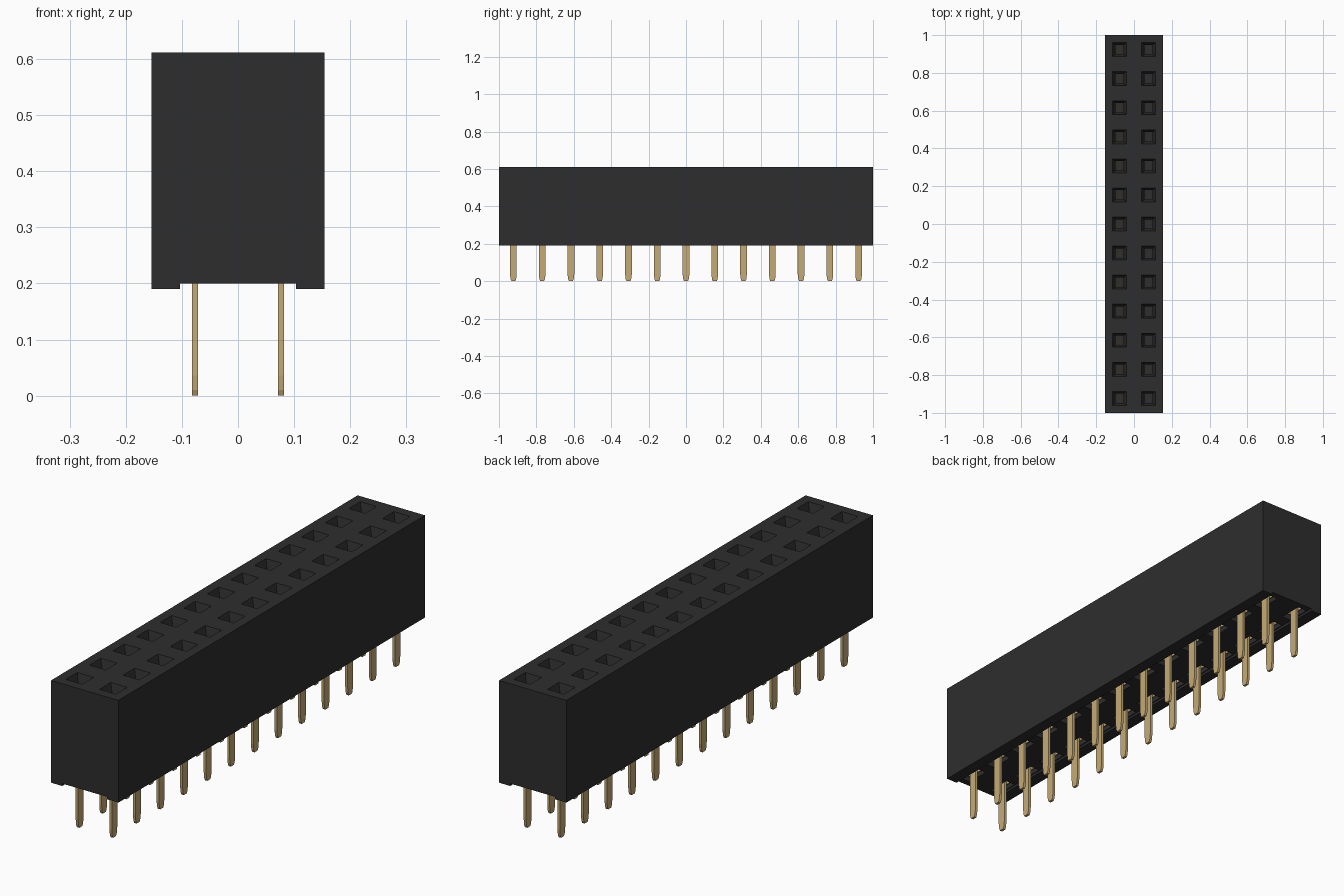
import bpy, bmesh

if "Cube" in bpy.data.objects:
    bpy.data.objects.remove(bpy.data.objects["Cube"], do_unlink=True)

ROWS = 13
PITCH = 2 / ROWS
HALF = PITCH / 2
TOP, FLOOR, FOOT = 0.612, 0.20, 0.19
CELLS = [(sx * HALF, -1 + PITCH * (j + 0.5)) for sx in (-1, 1) for j in range(ROWS)]


def material(name, rgb):
    m = bpy.data.materials.new(name)
    m.use_nodes = True
    m.diffuse_color = (*rgb, 1)
    bsdf = m.node_tree.nodes["Principled BSDF"]
    bsdf.inputs["Base Color"].default_value = (*rgb, 1)
    bsdf.inputs["Roughness"].default_value = 0.6
    return m


def finish(name, bm, mat, weld=True):
    if weld:
        bmesh.ops.remove_doubles(bm, verts=bm.verts, dist=1e-5)
    bmesh.ops.recalc_face_normals(bm, faces=bm.faces)
    me = bpy.data.meshes.new(name)
    bm.to_mesh(me)
    bm.free()
    me.materials.append(mat)
    ob = bpy.data.objects.new(name, me)
    bpy.context.collection.objects.link(ob)
    return ob


def loft(bm, x, y, rings):
    """Join rectangles (half x, half y, z) in a chain and close the last one."""
    loops = [[bm.verts.new((x + sx * hx, y + sy * hy, z))
              for sx, sy in ((-1, -1), (1, -1), (1, 1), (-1, 1))]
             for hx, hy, z in rings]
    for a, b in zip(loops, loops[1:]):
        for i in range(4):
            k = (i + 1) % 4
            bm.faces.new((a[i], a[k], b[k], b[i]))
    bm.faces.new(loops[-1])


def box(bm, x0, x1, y0, y1, z0, z1):
    vs = bmesh.ops.create_cube(bm, size=1)["verts"]
    for v in vs:
        v.co.x = x1 if v.co.x > 0 else x0
        v.co.y = y1 if v.co.y > 0 else y0
        v.co.z = z1 if v.co.z > 0 else z0


def prism(bm, x, y, thick, profile):
    """Extrude a y-z outline along x, centred on x."""
    f = bm.faces.new([bm.verts.new((x - thick / 2, y + py, z)) for py, z in profile])
    ext = bmesh.ops.extrude_face_region(bm, geom=[f])["geom"]
    bmesh.ops.translate(bm, vec=(thick, 0, 0),
                        verts=[v for v in ext if isinstance(v, bmesh.types.BMVert)])


black = material("black plastic", (0.027, 0.027, 0.027))
gold = material("gold plating", (0.56, 0.40, 0.18))

# Housing: funnel-mouthed sockets above, contact slots below
bm = bmesh.new()
for x, y in CELLS:
    loft(bm, x, y, [(HALF, HALF, TOP), (0.037, 0.037, TOP),
                    (0.022, 0.025, TOP - 0.045), (0.022, 0.025, 0.36)])
    loft(bm, x, y, [(HALF, HALF, FLOOR), (0.022, 0.05, FLOOR), (0.022, 0.05, 0.34)])
# Outer walls
corners = [(-PITCH, -1), (PITCH, -1), (PITCH, 1), (-PITCH, 1)]
for (xa, ya), (xb, yb) in zip(corners, corners[1:] + corners[:1]):
    bm.faces.new([bm.verts.new(c) for c in
                  ((xa, ya, FLOOR), (xb, yb, FLOOR), (xb, yb, TOP), (xa, ya, TOP))])
bmesh.ops.remove_doubles(bm, verts=bm.verts, dist=1e-5)
# Close the walls onto the row edges so the shell is joined along its rim
for e in [e for e in bm.edges if e.is_boundary and e.calc_length() > 1.5]:
    x, z = e.verts[0].co.x, e.verts[0].co.z
    cuts = bmesh.ops.subdivide_edges(bm, edges=[e], cuts=ROWS - 1)
for e in [e for e in bm.edges if e.is_boundary and abs(e.calc_length() - 2 * PITCH) < 1e-3]:
    bmesh.ops.subdivide_edges(bm, edges=[e], cuts=1)
finish("housing", bm, black)

# Standoff rails under both long edges
bm = bmesh.new()
for s in (-1, 1):
    x0, x1 = sorted((s * 0.103, s * PITCH))
    box(bm, x0, x1, -1, 1, FOOT, FLOOR)
finish("standoff_rails", bm, black)

# Solder pins with tapered tips
bm = bmesh.new()
for x, y in CELLS:
    prism(bm, x, y, 0.011, [(-0.010, 0), (0.010, 0), (0.0145, 0.010), (0.018, 0.036),
                            (0.018, 0.30), (-0.018, 0.30), (-0.018, 0.036),
                            (-0.0145, 0.010)])
finish("solder_pins", bm, gold, weld=False)

# Spring contacts: two blades joined by a web in each socket
bm = bmesh.new()
for x, y in CELLS:
    for s in (-1, 1):
        xa, xb = sorted((x + s * 0.005, x + s * 0.009))
        box(bm, xa, xb, y - 0.016, y + 0.016, 0.34, 0.52)
        xa, xb = sorted((x + s * 0.012, x + s * 0.016))
        box(bm, xa, xb, y - 0.035, y + 0.035, 0.215, 0.345)
    box(bm, x - 0.009, x + 0.009, y - 0.016, y - 0.012, 0.34, 0.50)
    box(bm, x - 0.016, x + 0.016, y - 0.039, y - 0.035, 0.215, 0.345)
finish("spring_contacts", bm, gold, weld=False)
